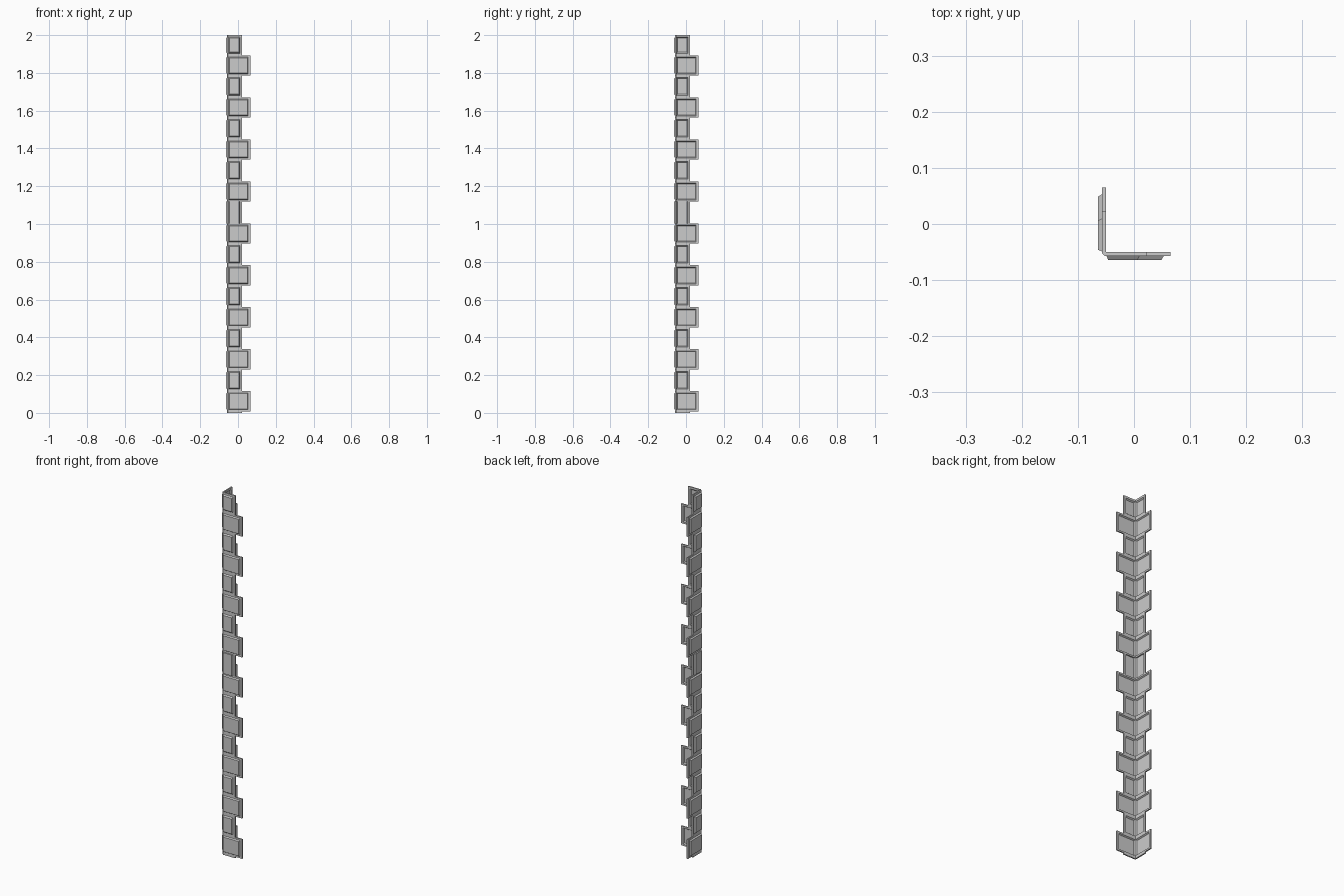
import bpy
import bmesh

if "Cube" in bpy.data.objects:
    bpy.data.objects.remove(bpy.data.objects["Cube"], do_unlink=True)

stone = bpy.data.materials.new("grey_stone")
stone.use_nodes = True
GREY = (0.6, 0.6, 0.6, 1)
stone.diffuse_color = GREY
stone.node_tree.nodes["Principled BSDF"].inputs["Base Color"].default_value = GREY

INNER, MID, OUTER = -0.05, -0.057, -0.064   # depths of the pressed sheet
CORNER = -0.052                             # where the outer rim starts
LONG, SHORT = 0.065, 0.022                  # wing lengths
PERIOD, START, TALL = 2 / 9, 0.008, 0.107   # vertical spacing of the blocks


def make_object(name, bm):
    bmesh.ops.recalc_face_normals(bm, faces=bm.faces)
    mesh = bpy.data.meshes.new(name)
    bm.to_mesh(mesh)
    bm.free()
    mesh.materials.append(stone)
    bpy.context.collection.objects.link(bpy.data.objects.new(name, mesh))


def block_wing(bm, z0, z1, end, inset, swap):
    """One pressed plate: flat rim, bevelled raised panel, hollow back."""
    def ring(left, right, depth, margin):
        a, b = z0 + margin, z1 - margin
        points = [(left, a), (right, a), (right, b), (left, b)]
        return [bm.verts.new((depth, u, z) if swap else (u, depth, z))
                for u, z in points]

    panel = (-0.049, end - 0.012)
    face = (-0.046, end - 0.016)
    rings = [
        ring(*face, MID, inset * 1.5),       # back of the raised panel
        ring(*panel, INNER, inset),
        ring(INNER, end, INNER, 0),          # back rim
        ring(CORNER, end, MID, 0),           # front rim
        ring(*panel, MID, inset),
        ring(*face, OUTER, inset * 1.5),     # front of the raised panel
    ]
    for low, high in zip(rings, rings[1:]):
        for i in range(4):
            j = (i + 1) % 4
            bm.faces.new((low[i], low[j], high[j], high[i]))
    bm.faces.new(rings[0])
    bm.faces.new(rings[-1])


def block(name, z0, z1, end, inset=0.009):
    bm = bmesh.new()
    for swap in (False, True):
        block_wing(bm, z0, z1, end, inset, swap)
    make_object(name, bm)


def prism(name, outline, z0, z1):
    bm = bmesh.new()
    base = bm.faces.new([bm.verts.new((x, y, z0)) for x, y in outline])
    top = bmesh.ops.extrude_face_region(bm, geom=[base])["geom"]
    moved = [v for v in top if isinstance(v, bmesh.types.BMVert)]
    bmesh.ops.translate(bm, verts=moved, vec=(0, 0, z1 - z0))
    make_object(name, bm)


# Alternating long and short corner blocks; the middle joint block is plain
for k in range(9):
    z = START + k * PERIOD
    block(f"long_block_{k + 1}", z, z + TALL, LONG)
    block(f"short_block_{k + 1}", z + TALL, min(z + PERIOD, 2), SHORT,
          0 if k == 4 else 0.011)

# Chamfered corner strip joining both wings
prism("corner_strip", [(INNER, INNER), (MID, CORNER), (CORNER, MID)], 0, 2)

# Thin foot under the lowest block
prism("foot_strip", [(INNER, INNER), (INNER, SHORT), (MID, SHORT), (MID, CORNER),
                     (CORNER, MID), (SHORT, MID), (SHORT, INNER)], 0, START)
